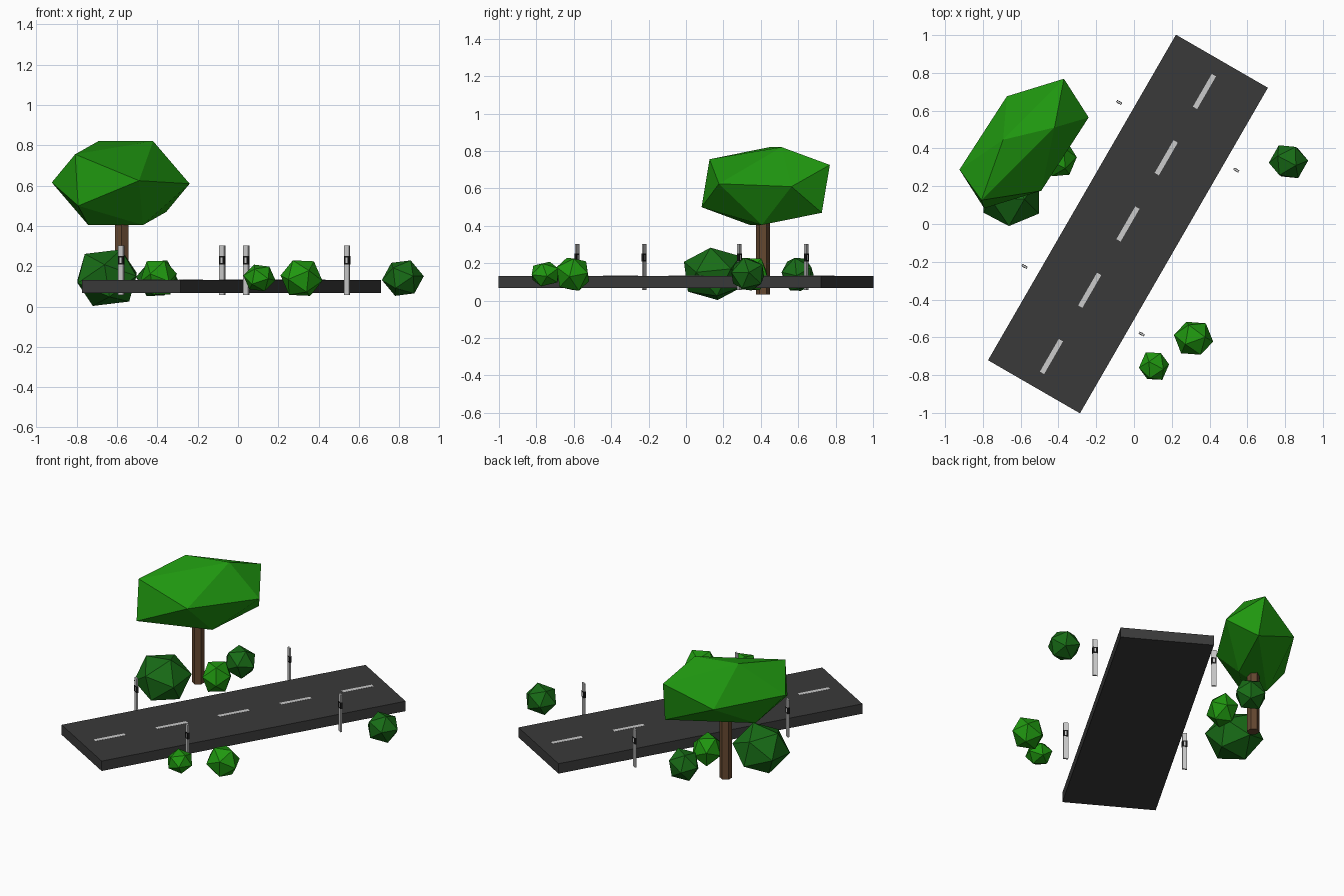
import bpy, bmesh
from math import radians
from mathutils import Vector, Matrix, Euler

if "Cube" in bpy.data.objects:
    bpy.data.objects.remove(bpy.data.objects["Cube"])


def material(name, rgb):
    m = bpy.data.materials.new(name)
    m.diffuse_color = (*rgb, 1)
    m.use_nodes = True
    m.node_tree.nodes["Principled BSDF"].inputs["Base Color"].default_value = m.diffuse_color
    return m


ASPHALT = material("asphalt", (0.042, 0.042, 0.042))
PAINT = material("road_paint", (0.8, 0.8, 0.8))
WHITE = material("post_white", (0.85, 0.85, 0.85))
BLACK = material("post_black", (0.01, 0.01, 0.01))
LEAF = material("leaves", (0.014, 0.31, 0.005))
DARK_LEAF = material("dark_leaves", (0.009, 0.15, 0.008))
BARK = material("bark", (0.13, 0.065, 0.03))

# Road frame: local y runs along the road, local x across it
ROAD = Matrix.Translation((-0.032, 0, 0)) @ Matrix.Rotation(radians(-30), 4, 'Z')


def finish(name, bm, mat, matrix=Matrix()):
    bmesh.ops.recalc_face_normals(bm, faces=bm.faces)
    me = bpy.data.meshes.new(name)
    bm.to_mesh(me)
    bm.free()
    me.materials.append(mat)
    ob = bpy.data.objects.new(name, me)
    ob.matrix_world = matrix
    bpy.context.collection.objects.link(ob)
    return ob


def road_box(name, centre, size, mat):
    bm = bmesh.new()
    bmesh.ops.create_cube(bm, size=1)
    bmesh.ops.scale(bm, vec=size, verts=bm.verts)
    return finish(name, bm, mat, ROAD @ Matrix.Translation(centre))


def bush(name, centre, half, turn, mat=LEAF):
    # Turned icosahedron fitted to the given half extents
    bm = bmesh.new()
    bmesh.ops.create_icosphere(bm, subdivisions=1, radius=1)
    rot = Euler([radians(a) for a in turn]).to_matrix()
    bmesh.ops.rotate(bm, matrix=rot, verts=bm.verts)
    fit = [half[i] / max(v.co[i] for v in bm.verts) for i in range(3)]
    bmesh.ops.scale(bm, vec=fit, verts=bm.verts)
    finish(name, bm, mat, Matrix.Translation(centre))


# Road slab and centre line
road_box("road", (0, 0, 0.1), (0.562, 1.99, 0.065), ASPHALT)
for i in range(-2, 3):
    road_box(f"centre_dash_{i + 3}", (0, i * 0.405, 0.132), (0.026, 0.2, 0.003), PAINT)

# Roadside marker posts with a dark band and small reflector
for n, (x, y) in enumerate([(-0.362, 0.534), (0.354, 0.534), (-0.362, -0.468), (0.354, -0.468)], 1):
    road_box(f"marker_post_{n}", (x, y, 0.18), (0.029, 0.011, 0.245), WHITE)
    road_box(f"marker_band_{n}", (x, y, 0.23), (0.031, 0.013, 0.042), BLACK)
    road_box(f"marker_reflector_{n}", (x, y, 0.23), (0.01, 0.015, 0.026), WHITE)

# Tree trunk
bm = bmesh.new()
bmesh.ops.create_cone(bm, cap_ends=True, segments=6, radius1=0.038, radius2=0.038, depth=0.46)
finish("tree_trunk", bm, BARK, Matrix.Translation((-0.577, 0.412, 0.262)))

# Tree crown: skewed icosahedron from six opposite corner pairs
corners = [(-0.342, -0.138, 0.003), (-0.111, 0.02, 0.208), (0.161, 0.085, 0.208),
           (-0.226, -0.3, 0.143), (0.091, -0.25, 0.012), (-0.211, -0.343, -0.113)]
bm = bmesh.new()
for c in corners:
    bm.verts.new(Vector(c))
    bm.verts.new(-Vector(c))
bmesh.ops.convex_hull(bm, input=bm.verts)
finish("tree_crown", bm, LEAF, Matrix.Translation((-0.582, 0.426, 0.6125)))

# Bushes
medium = (0.104, 0.087, 0.088)
bush("large_bush", (-0.65, 0.15, 0.143), (0.146, 0.161, 0.14), (20, 15, 40), DARK_LEAF)
bush("tree_bush_1", (-0.395, 0.345, 0.142), (0.092, 0.092, 0.085), (35, 10, 20))
bush("tree_bush_2", (-0.402, 0.598, 0.14), medium, (10, 30, 0), DARK_LEAF)
bush("right_bush", (0.818, 0.33, 0.141), medium, (15, 20, 10), DARK_LEAF)
bush("front_bush", (0.315, -0.605, 0.141), medium, (30, 20, 65))
bush("small_bush", (0.106, -0.752, 0.142), (0.08, 0.073, 0.066), (20, 35, 15))
